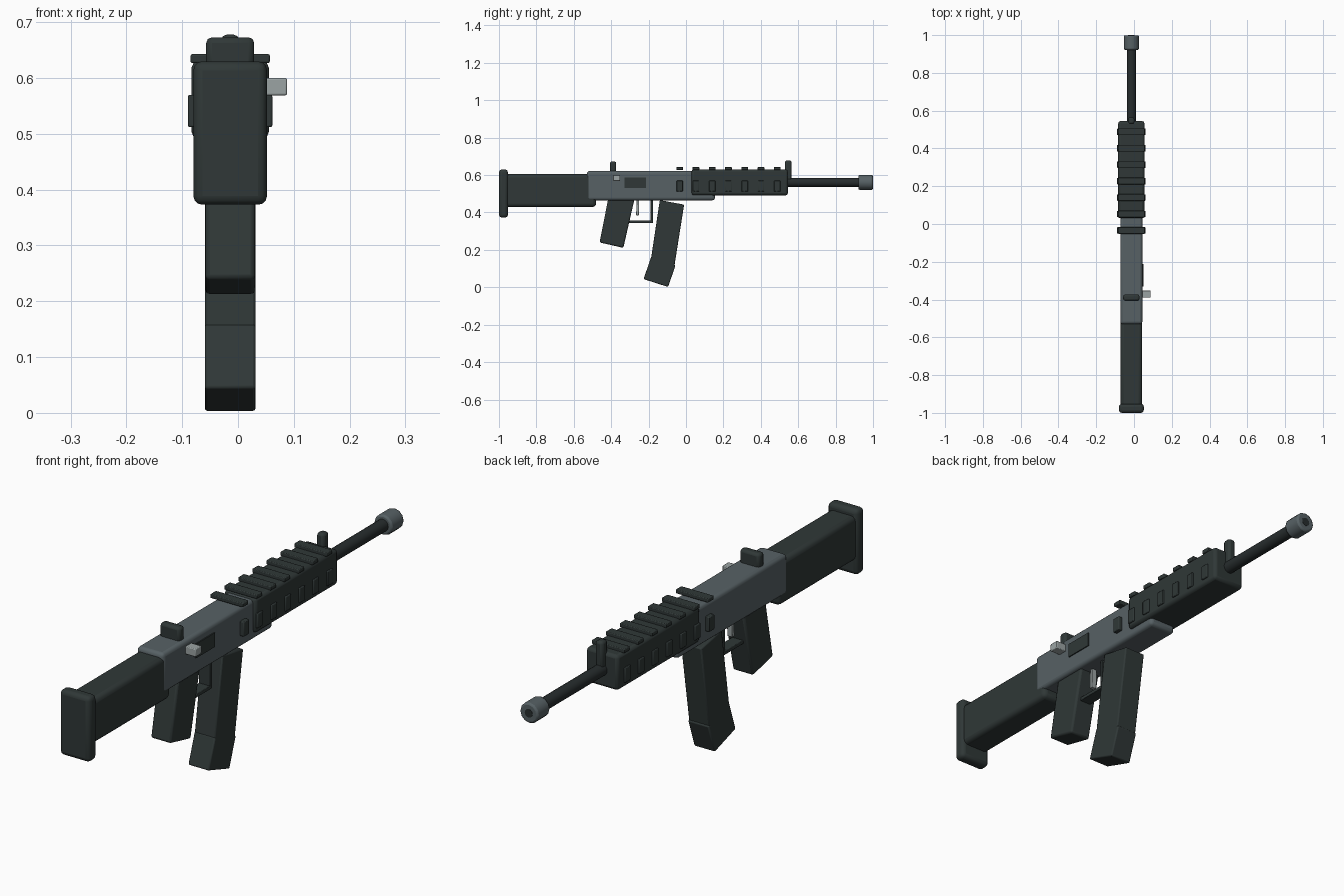
import bpy, bmesh, math
from mathutils import Matrix

cube = bpy.data.objects.get("Cube")
if cube:
    bpy.data.objects.remove(cube, do_unlink=True)

CX = -0.014   # centre plane of the body
BORE = 0.561  # height of the barrel axis


def material(name, rgb):
    m = bpy.data.materials.new(name)
    m.use_nodes = True
    m.diffuse_color = (*rgb, 1)
    m.node_tree.nodes["Principled BSDF"].inputs["Base Color"].default_value = (*rgb, 1)
    return m


dark = material("dark polymer", (0.029, 0.039, 0.038))
black = material("blackened steel", (0.020, 0.026, 0.027))
grey = material("grey steel", (0.095, 0.120, 0.130))
light = material("bright steel", (0.33, 0.37, 0.37))


def finish(name, bm, mat, bevel=0.0, segments=2):
    bmesh.ops.recalc_face_normals(bm, faces=bm.faces)
    mesh = bpy.data.meshes.new(name)
    bm.to_mesh(mesh)
    bm.free()
    mesh.materials.append(mat)
    ob = bpy.data.objects.new(name, mesh)
    bpy.context.collection.objects.link(ob)
    bpy.ops.object.select_all(action='DESELECT')
    ob.select_set(True)
    bpy.context.view_layer.objects.active = ob
    bpy.ops.object.shade_smooth_by_angle(angle=math.radians(32))
    if bevel:
        mod = ob.modifiers.new("Bevel", 'BEVEL')
        mod.width = bevel
        mod.segments = segments
        mod.limit_method = 'ANGLE'
        mod.angle_limit = math.radians(40)
    return ob


def box(name, x, y, z, mat, bevel=0.0, segments=2):
    """Box from (low, high) ranges."""
    bm = bmesh.new()
    bmesh.ops.create_cube(bm, size=1)
    for v in bm.verts:
        for i, (lo, hi) in enumerate((x, y, z)):
            v.co[i] = (lo + hi) / 2 + v.co[i] * (hi - lo)
    return finish(name, bm, mat, bevel, segments)


def mid(half):
    return (CX - half, CX + half)


def slab(name, points, half, mat, bevel):
    """Side profile in (y, z) extruded across the body."""
    bm = bmesh.new()
    face = bm.faces.new([bm.verts.new((CX - half, y, z)) for y, z in points])
    new = bmesh.ops.extrude_face_region(bm, geom=[face])["geom"]
    verts = [g for g in new if isinstance(g, bmesh.types.BMVert)]
    bmesh.ops.translate(bm, verts=verts, vec=(2 * half, 0, 0))
    return finish(name, bm, mat, bevel)


def rod(name, radius, y0, y1, mat, sides, bevel=0.0):
    """Cylinder along the barrel axis."""
    bm = bmesh.new()
    place = Matrix.Translation((CX, (y0 + y1) / 2, BORE)) @ Matrix.Rotation(math.pi / 2, 4, 'X')
    bmesh.ops.create_cone(bm, cap_ends=True, segments=sides, radius1=radius,
                          radius2=radius, depth=y1 - y0, matrix=place)
    return finish(name, bm, mat, bevel)


# Stock and butt plate
box("stock", mid(0.057), (-0.97, -0.48), (0.43, 0.605), dark, 0.018, 3)
box("butt_plate", mid(0.066), (-1.0, -0.952), (0.373, 0.63), dark, 0.016, 3)

# Receiver with its port, charging handle and rear sight
box("receiver", mid(0.0585), (-0.53, 0.155), (0.465, 0.622), grey, 0.014, 3)
box("ejection_port", (0.035, 0.049), (-0.33, -0.213), (0.532, 0.588), dark)
box("charging_handle", (0.035, 0.088), (-0.39, -0.352), (0.569, 0.6), light, 0.003)
box("rear_sight", mid(0.043), (-0.407, -0.373), (0.61, 0.673), dark, 0.01)

# Handguard, cross slats and side ribs
box("handguard", mid(0.0695), (0.03, 0.545), (0.492, 0.63), dark, 0.012)
for i in range(7):
    y = -0.034 + i * 0.087
    box(f"rail_slat_{i + 1}", mid(0.071), (y - 0.018, y + 0.018), (0.627, 0.643), dark, 0.003)
    for side, name in ((1, "left"), (-1, "right")):
        xs = sorted((CX + side * 0.056, CX + side * 0.0755))
        box(f"{name}_rib_{i + 1}", xs, (y - 0.017, y + 0.017), (0.512, 0.57), dark, 0.003)

# Barrel, muzzle and front sight
rod("barrel", 0.024, 0.5, 0.95, black, 16)
rod("muzzle", 0.04, 0.922, 0.999, grey, 12, 0.007)
rod("muzzle_bore", 0.017, 0.98, 1.0, black, 12)
box("front_sight", mid(0.016), (0.529, 0.565), (0.57, 0.678), dark, 0.01)

# Grip
slab("grip", [(-0.415, 0.478), (-0.274, 0.478), (-0.335, 0.211), (-0.462, 0.24)],
     0.0445, dark, 0.008)

# Magazine in two angled pieces
slab("magazine_upper", [(-0.14, 0.466), (-0.01, 0.442), (-0.063, 0.108), (-0.189, 0.14)],
     0.0455, dark, 0.005)
slab("magazine_lower", [(-0.187, 0.16), (-0.056, 0.117), (-0.096, 0.002), (-0.227, 0.044)],
     0.0455, dark, 0.005)

# Trigger and guard
slab("trigger", [(-0.263, 0.47), (-0.25, 0.47), (-0.252, 0.385), (-0.267, 0.385)],
     0.011, light, 0.002)
box("guard_bottom", mid(0.024), (-0.32, -0.176), (0.344, 0.358), dark, 0.002)
box("guard_front", mid(0.024), (-0.189, -0.176), (0.344, 0.47), dark, 0.002)
